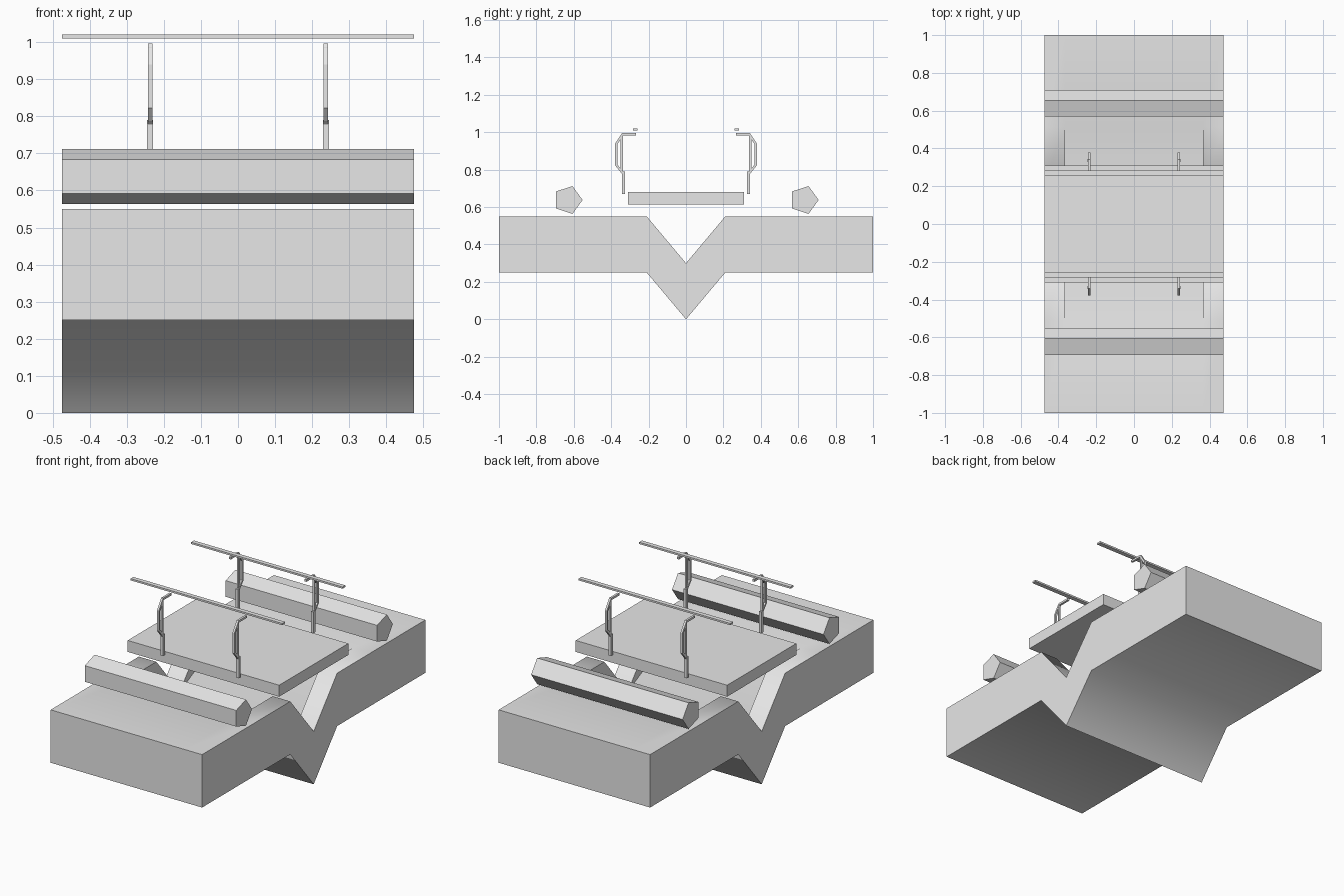
import bpy, bmesh
from math import cos, sin, radians, pi
from mathutils import Vector

if "Cube" in bpy.data.objects:
    bpy.data.objects.remove(bpy.data.objects["Cube"], do_unlink=True)

HALF = 0.475   # half width shared by ground, deck, logs and rails
PIT = 0.365    # half width of the widened part of the ditch

grey = bpy.data.materials.new("plain_grey")
grey.use_nodes = True
grey.diffuse_color = (0.8, 0.8, 0.8, 1)
grey.node_tree.nodes["Principled BSDF"].inputs["Base Color"].default_value = (0.8, 0.8, 0.8, 1)


def finish(bm, name):
    bmesh.ops.recalc_face_normals(bm, faces=bm.faces)
    mesh = bpy.data.meshes.new(name)
    bm.to_mesh(mesh)
    bm.free()
    mesh.materials.append(grey)
    obj = bpy.data.objects.new(name, mesh)
    bpy.context.collection.objects.link(obj)
    return obj


def add_prism(bm, outline, x0, x1):
    """Extrude a (y, z) outline from x0 to x1."""
    a = [bm.verts.new((x0, y, z)) for y, z in outline]
    b = [bm.verts.new((x1, y, z)) for y, z in outline]
    n = len(outline)
    bm.faces.new(a)
    bm.faces.new(b[::-1])
    for i in range(n):
        j = (i + 1) % n
        bm.faces.new((a[i], a[j], b[j], b[i]))


def prism(name, outline, half=HALF):
    bm = bmesh.new()
    add_prism(bm, outline, -half, half)
    return finish(bm, name)


def box(y0, y1, z0, z1):
    return [(y0, z0), (y1, z0), (y1, z1), (y0, z1)]


def bar(path, thick):
    """Mitred outline of constant thickness around an open path."""
    pts = [Vector(p) for p in path]
    left, right = [], []
    for i, p in enumerate(pts):
        before = (p - pts[i - 1]).normalized() if i else None
        after = (pts[i + 1] - p).normalized() if i < len(pts) - 1 else None
        d1, d2 = before or after, after or before
        n1, n2 = Vector((-d1.y, d1.x)), Vector((-d2.y, d2.x))
        m = (n1 + n2).normalized()
        off = m * (thick / 2 / m.dot(n1))
        left.append(tuple(p + off))
        right.append(tuple(p - off))
    return left + right[::-1]


# Ground: V-shaped ditch, widened between the two inner stations
section = [(-1, .25), (-1, .55), (-.513, .55), (-.21, .55), (0, .3), (.21, .55),
           (.513, .55), (1, .55), (1, .25), (.21, .25), (0, 0), (-.21, .25)]
bm = bmesh.new()
rings = [[bm.verts.new((x, y, z)) for y, z in section] for x in (-HALF, -PIT, PIT, HALF)]
every = list(range(len(section)))
wide = [i for i in every if i not in (3, 5)]
for k, order in enumerate((every, wide, every)):
    for i, j in zip(order, order[1:] + order[:1]):
        bm.faces.new((rings[k][i], rings[k][j], rings[k + 1][j], rings[k + 1][i]))
for ring in (rings[0], rings[3]):
    bm.faces.new(ring)
for ring in (rings[1], rings[2]):
    bm.faces.new(ring[2:5])
    bm.faces.new(ring[4:7])
ground = finish(bm, "ground")
bpy.ops.object.select_all(action='DESELECT')
ground.select_set(True)
bpy.context.view_layer.objects.active = ground
bpy.ops.object.shade_smooth_by_angle(angle=radians(60))

# Deck
prism("deck", box(-.31, .31, .615, .68))

# Five-sided logs, front and back
for name, y in (("front_log", -.631), ("back_log", .631)):
    prism(name, [(y + .078 * cos(2 * pi * i / 5), .638 + .078 * sin(2 * pi * i / 5))
                 for i in range(5)])

# Railings: a handrail on two posts, each with a straight and a bent upper bar
bent_path = [(.336, .78), (.373, .825), (.373, .938), (.338, .99), (.266, .99)]
for side, s in (("front", -1), ("back", 1)):
    y0, y1 = sorted((s * .258, s * .283))
    prism(side + "_handrail", box(y0, y1, 1.01, 1.02))
    for hand, x in (("right", -.237), ("left", .237)):
        bm = bmesh.new()
        y0, y1 = sorted((s * .327, s * .343))
        add_prism(bm, box(y0, y1, .67, .79), x - .008, x + .008)
        y0, y1 = sorted((s * .338, s * .349))
        add_prism(bm, box(y0, y1, .785, .985), x - .005, x + .005)
        add_prism(bm, bar([(s * y, z) for y, z in bent_path], .012), x - .006, x + .006)
        finish(bm, side + "_" + hand + "_post")
